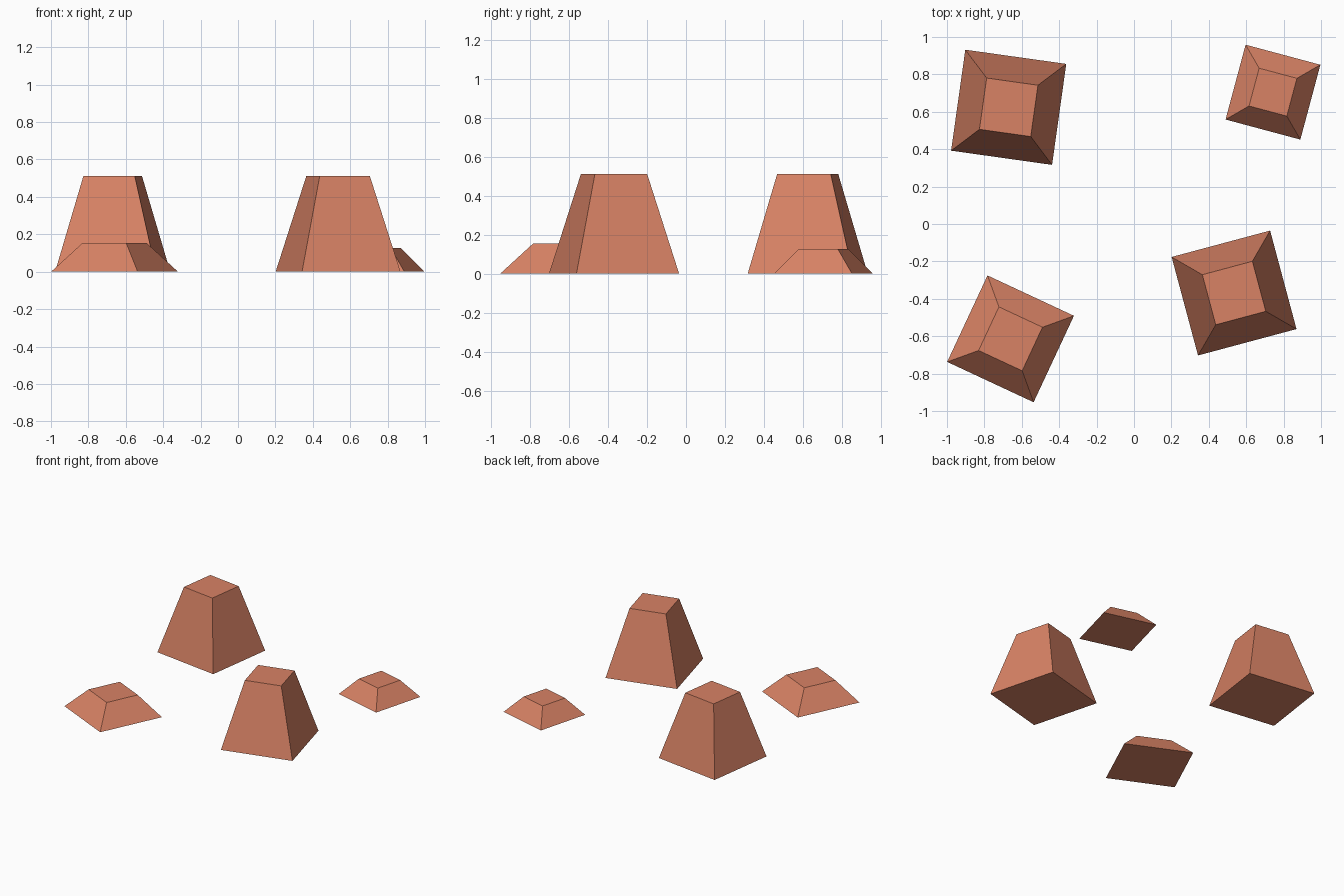
import bpy, math

if "Cube" in bpy.data.objects:
    bpy.data.objects.remove(bpy.data.objects["Cube"])

# One clay colour for everything
clay = bpy.data.materials.new("terracotta")
clay.diffuse_color = (0.69, 0.225, 0.13, 1.0)
clay.use_nodes = True
clay.node_tree.nodes["Principled BSDF"].inputs["Base Color"].default_value = clay.diffuse_color


def truncated_pyramid(name, x, y, base, top, height, angle):
    """Square frustum standing on z = 0; base and top are side lengths."""
    bpy.ops.mesh.primitive_cone_add(
        vertices=4, radius1=base / math.sqrt(2), radius2=top / math.sqrt(2),
        depth=height, location=(x, y, height / 2),
        rotation=(0, 0, math.radians(45 + angle)))
    ob = bpy.context.object
    ob.name = name
    ob.data.materials.append(clay)


# Two tall blocks on one diagonal, two low ones on the other
truncated_pyramid("tall_block_back_left", -0.67, 0.624, 0.545, 0.277, 0.512, -8)
truncated_pyramid("tall_block_front_right", 0.535, -0.369, 0.545, 0.277, 0.512, 15)
truncated_pyramid("low_block_front_left", -0.66, -0.614, 0.51, 0.257, 0.154, -25)
truncated_pyramid("low_block_back_right", 0.743, 0.705, 0.414, 0.209, 0.126, -15)
